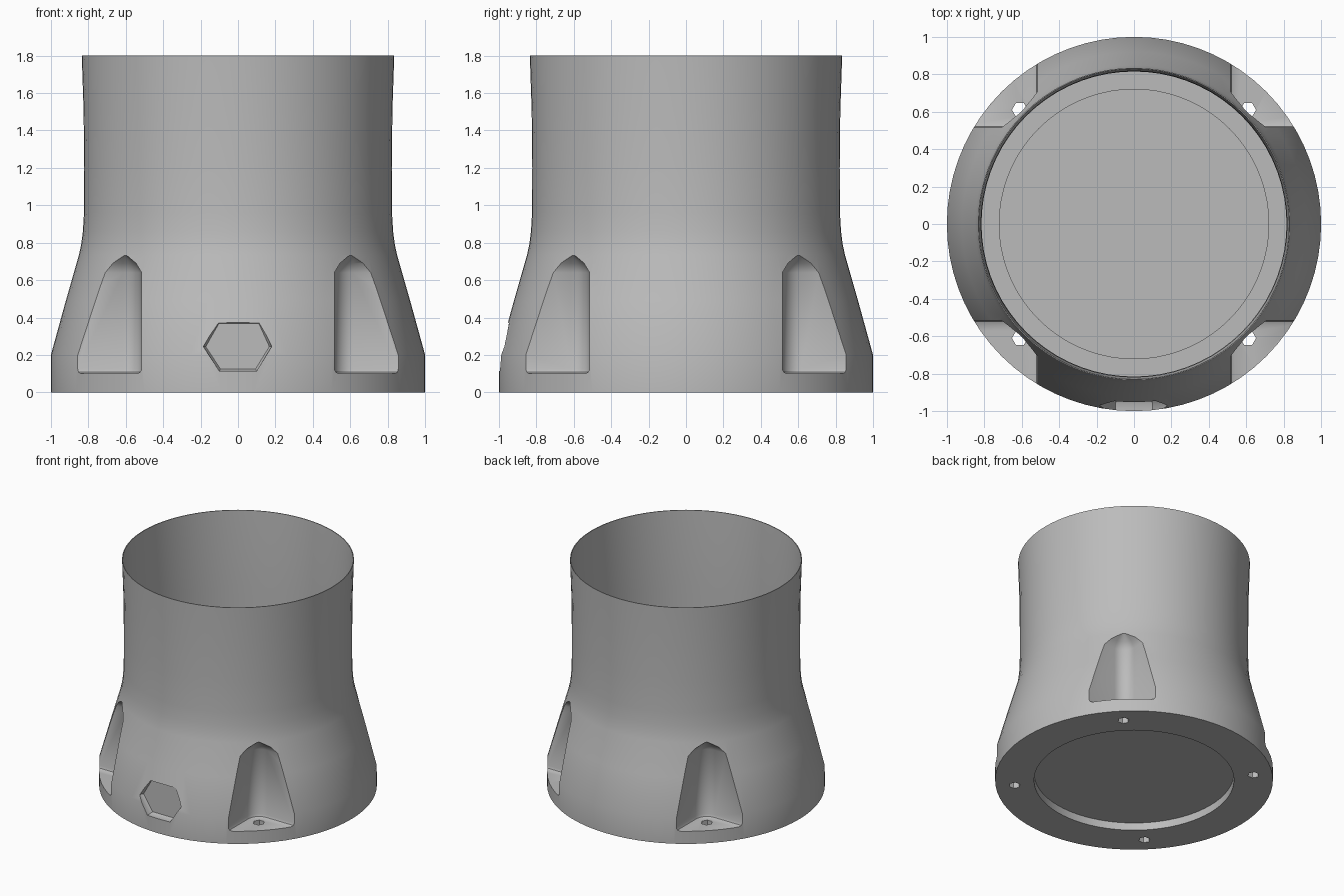
import bpy
import bmesh
from math import sin, cos, pi, radians

if "Cube" in bpy.data.objects:
    bpy.data.objects.remove(bpy.data.objects["Cube"], do_unlink=True)

grey = bpy.data.materials.new("plain grey")
grey.use_nodes = True
colour = (0.5, 0.5, 0.5, 1)
grey.diffuse_color = colour
grey.node_tree.nodes["Principled BSDF"].inputs["Base Color"].default_value = colour


def finish(name, bm):
    """Turn a bmesh into a named grey object."""
    bmesh.ops.recalc_face_normals(bm, faces=bm.faces)
    mesh = bpy.data.meshes.new(name)
    bm.to_mesh(mesh)
    bm.free()
    obj = bpy.data.objects.new(name, mesh)
    mesh.materials.append(grey)
    bpy.context.collection.objects.link(obj)
    return obj


def loft(name, rings):
    """Skin closed rings of points and cap both ends."""
    bm = bmesh.new()
    loops = [[bm.verts.new(p) for p in ring] for ring in rings]
    n = len(loops[0])
    for a, b in zip(loops, loops[1:]):
        for i in range(n):
            j = (i + 1) % n
            bm.faces.new((a[i], a[j], b[j], b[i]))
    bm.faces.new(loops[0][::-1])
    bm.faces.new(loops[-1])
    return finish(name, bm)


def circle(r, z, n, x=0, y=0):
    return [(x + r * cos(2 * pi * i / n), y + r * sin(2 * pi * i / n), z) for i in range(n)]


# Body: underside recess, flared outer wall, thin rim, inner ledge, bore and floor
profile = [
    (0.72, 0.06), (0.72, 0), (1, 0), (1, 0.2), (0.92, 0.49), (0.85, 0.735),
    (0.838, 0.79), (0.829, 0.86), (0.823, 0.96), (0.822, 1.2), (0.825, 1.5),
    (0.835, 1.8), (0.829, 1.8), (0.818, 1.5), (0.815, 1.2), (0.815, 0.79),
    (0.72, 0.79), (0.72, 0.1),
]
body = loft("flared_housing", [circle(r, z, 72) for r, z in profile])


# Corner pockets: rounded quadrant that narrows to a domed top
def pocket_ring(inset, z, sx, sy):
    edge, centre, far = 0.515 + inset, 0.615, 1.2
    r = 0.1 - inset
    pts = [(far, far), (far, edge)]
    for i in range(9):
        a = 1.5 * pi - i * pi / 16
        pts.append((centre + r * cos(a), centre + r * sin(a)))
    pts.append((edge, far))
    return [(sx * x, sy * y, z) for x, y in pts]


cutters = []
levels = [(0.025, 0.1), (0.007, 0.108), (0, 0.125), (0, 0.64), (0.03, 0.69), (0.095, 0.745)]
for sx in (-1, 1):
    for sy in (-1, 1):
        cutters.append(loft("pocket_cutter", [pocket_ring(d, z, sx, sy) for d, z in levels]))
        # Bolt hole through the pocket floor
        cutters.append(loft("bolt_hole_cutter",
                            [circle(0.042, z, 6, sx * 0.61, sy * 0.61) for z in (-0.1, 0.2)]))

# Six-sided recess in the front
hexagon = [(-0.185, 0.245), (-0.11, 0.377), (0.12, 0.377), (0.18, 0.245), (0.1, 0.115), (-0.1, 0.115)]
cutters.append(loft("front_recess_cutter", [
    [(x * s, y, 0.245 + (z - 0.245) * s) for x, z in hexagon]
    for s, y in ((1, -1.1), (1, -0.96), (0.93, -0.94))]))

# Cut everything out of the body
bpy.ops.object.select_all(action="DESELECT")
bpy.context.view_layer.objects.active = body
body.select_set(True)
for cutter in cutters:
    cutter.hide_render = True
    mod = body.modifiers.new("cut", "BOOLEAN")
    mod.operation = "DIFFERENCE"
    mod.solver = "EXACT"
    mod.object = cutter
    bpy.ops.object.modifier_apply(modifier=mod.name)
for cutter in cutters:
    bpy.data.objects.remove(cutter, do_unlink=True)

bpy.ops.object.shade_smooth_by_angle(angle=radians(32))
